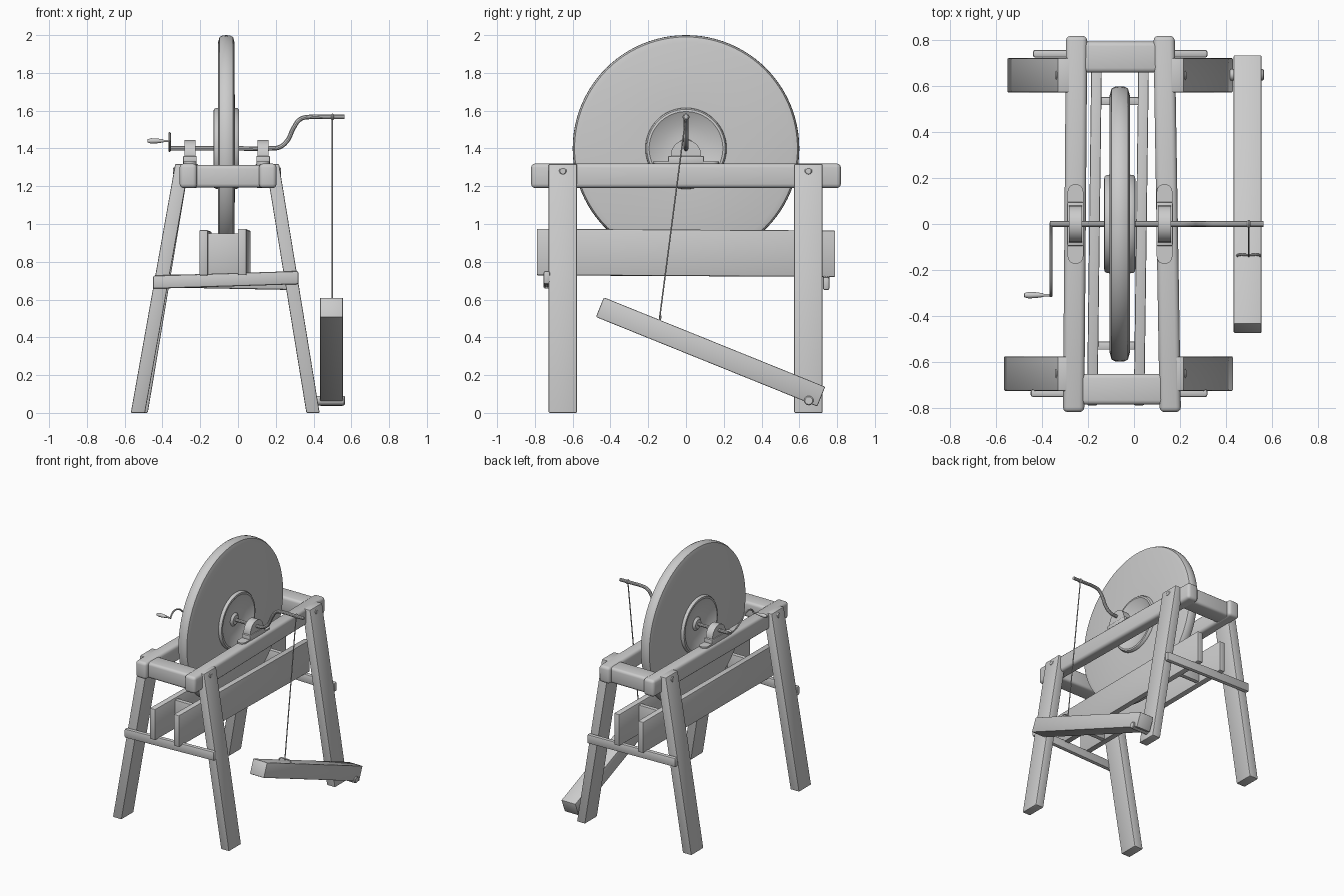
import bpy, bmesh, math
from mathutils import Vector, Matrix

cube = bpy.data.objects.get("Cube")
if cube:
    bpy.data.objects.remove(cube)

GREY = (0.6, 0.6, 0.6, 1)
mat = bpy.data.materials.new("plain_grey")
mat.use_nodes = True
mat.diffuse_color = GREY
mat.node_tree.nodes["Principled BSDF"].inputs["Base Color"].default_value = GREY


def finish(name, mesh):
    """Link a mesh as a named object with the material and sharp-edged smoothing."""
    obj = bpy.data.objects.new(name, mesh)
    bpy.context.collection.objects.link(obj)
    mesh.materials.clear()
    mesh.materials.append(mat)
    bpy.ops.object.select_all(action='DESELECT')
    obj.select_set(True)
    bpy.context.view_layer.objects.active = obj
    bpy.ops.object.shade_smooth_by_angle(angle=math.radians(35))
    return obj


def from_bm(name, bm):
    bmesh.ops.recalc_face_normals(bm, faces=bm.faces[:])
    mesh = bpy.data.meshes.new(name)
    bm.to_mesh(mesh)
    bm.free()
    return finish(name, mesh)


def beam(name, a, b, size, axis, bevel=0.006, segments=2):
    """Box from a to b, its ends square to the given axis; size covers the other two axes."""
    bm = bmesh.new()
    bmesh.ops.create_cube(bm, size=1)
    dims = list(size)
    dims.insert(axis, 0)
    a, b = Vector(a), Vector(b)
    for v in bm.verts:
        centre = b if v.co[axis] > 0 else a
        v.co = centre + Vector(c * d for c, d in zip(v.co, dims))
    bmesh.ops.bevel(bm, geom=bm.edges[:], offset=bevel, segments=segments,
                    profile=0.5, affect='EDGES')
    return from_bm(name, bm)


def lathe(name, profile, centre, steps=64):
    """Spin (x, radius) points around the x axis."""
    bm = bmesh.new()
    verts = [bm.verts.new((x, 0, r)) for x, r in profile]
    edges = [bm.edges.new(pair) for pair in zip(verts, verts[1:])]
    bmesh.ops.spin(bm, geom=verts + edges, cent=(0, 0, 0), axis=(1, 0, 0),
                   angle=math.tau, steps=steps)
    bmesh.ops.remove_doubles(bm, verts=bm.verts[:], dist=0.0001)
    bmesh.ops.translate(bm, vec=centre, verts=bm.verts[:])
    return from_bm(name, bm)


def peg(name, x0, x1, y, z, r):
    c = min(0.005, r / 3)
    return lathe(name, [(x0, 0), (x0, r - c), (x0 + c, r), (x1 - c, r), (x1, r - c), (x1, 0)],
                 (0, y, z), 20)


def rod(name, points, radius, smooth=True):
    """Round bar along a path."""
    curve = bpy.data.curves.new(name, 'CURVE')
    curve.dimensions = '3D'
    curve.bevel_depth = radius
    curve.bevel_resolution = 3
    curve.use_fill_caps = True
    spline = curve.splines.new('BEZIER')
    spline.bezier_points.add(len(points) - 1)
    for bp, p in zip(spline.bezier_points, points):
        bp.co = p
        bp.handle_left_type = bp.handle_right_type = 'AUTO' if smooth else 'VECTOR'
    temp = bpy.data.objects.new(name + "_path", curve)
    bpy.context.collection.objects.link(temp)
    bpy.context.view_layer.update()
    mesh = bpy.data.meshes.new_from_object(temp.evaluated_get(bpy.context.evaluated_depsgraph_get()))
    bpy.data.objects.remove(temp)
    return finish(name, mesh)


def extrude(name, outline, vec):
    """Extrude a closed outline along a vector."""
    bm = bmesh.new()
    face = bm.faces.new([bm.verts.new(p) for p in outline])
    new = bmesh.ops.extrude_face_region(bm, geom=[face])["geom"]
    bmesh.ops.translate(bm, vec=vec, verts=[g for g in new if isinstance(g, bmesh.types.BMVert)])
    return from_bm(name, bm)


def arc(r, start, end, n=16):
    return [(r * math.cos(start + (end - start) * i / n), r * math.sin(start + (end - start) * i / n))
            for i in range(n + 1)]


AXLE_Z = 1.4

# Grinding wheel with dished hub faces
half = [(0.045, 0), (0.045, 0.035), (0.03, 0.05), (0.03, 0.08), (0.04, 0.13), (0.06, 0.18),
        (0.068, 0.195), (0.066, 0.207), (0.058, 0.213), (0.045, 0.215),
        (0.044, 0.56), (0.036, 0.59), (0.02, 0.598), (0, 0.6)]
lathe("grinding_wheel", half + [(-x, r) for x, r in half[-2::-1]], (-0.062, 0, AXLE_Z), 96)

# Long top rails and their end crosspieces
beam("right_rail", (-0.263, -0.82, 1.255), (-0.25, 0.82, 1.255), (0.093, 0.13), 1, 0.022, 3)
beam("left_rail", (0.158, -0.82, 1.255), (0.131, 0.82, 1.255), (0.093, 0.13), 1, 0.022, 3)
for label, y in (("front", -0.72), ("back", 0.727)):
    beam(label + "_crosspiece", (-0.25, y, 1.252), (0.14, y, 1.252), (0.135, 0.12), 0, 0.02, 3)

# Splayed legs with pins through their tops
for label, y, left_foot, right_foot in (("front", -0.652, 0.397, -0.53), ("back", 0.648, 0.397, -0.515)):
    beam(label + "_left_leg", (left_foot, y, 0), (0.182, y, 1.318), (0.07, 0.15), 2)
    beam(label + "_right_leg", (right_foot, y, 0), (-0.295, y, 1.318), (0.075, 0.15), 2)
    peg(label + "_left_pin", 0.12, 0.228, y, 1.28, 0.02)
    peg(label + "_right_pin", -0.343, -0.23, y, 1.28, 0.02)

# Stretchers between the legs
beam("front_stretcher", (-0.45, -0.737, 0.692), (0.32, -0.737, 0.716), (0.034, 0.07), 0, 0.01)
beam("back_stretcher", (-0.44, 0.742, 0.7), (0.32, 0.742, 0.685), (0.034, 0.07), 0, 0.01)

# Trough boards and spacers under the wheel
beam("right_board", (-0.182, -0.79, 0.848), (-0.162, 0.79, 0.84), (0.046, 0.24), 1)
beam("left_board", (0.022, -0.79, 0.852), (0.043, 0.79, 0.843), (0.046, 0.245), 1)
for label, y in (("front", -0.53), ("back", 0.535)):
    beam(label + "_spacer", (-0.17, y, 0.84), (0.03, y, 0.84), (0.035, 0.22), 0, 0.005)

# Bearings: rounded foot, base and arched cap on each rail
for label, x in (("right", -0.255), ("left", 0.133)):
    ends = [(x + a, 0.14 + b) for a, b in arc(0.034, 0, math.pi)]
    ends += [(x + a, -0.14 + b) for a, b in arc(0.034, math.pi, math.tau)]
    extrude(label + "_bearing_foot", [(px, py, 1.31) for px, py in ends], (0, 0, 0.02))
    beam(label + "_bearing_base", (x, -0.095, 1.338), (x, 0.095, 1.338), (0.072, 0.044), 1, 0.005)
    cap = [(x - 0.029, a, 1.365 + b) for a, b in arc(0.08, 0, math.pi)]
    cap = [(x - 0.029, 0.08, 1.35)] + cap + [(x - 0.029, -0.08, 1.35)]
    extrude(label + "_bearing_cap", cap, (0.058, 0, 0))

# Axle running into the raised crank
path = [(-0.365, 1.4), (0, 1.4), (0.17, 1.4), (0.22, 1.407), (0.26, 1.44), (0.295, 1.51),
        (0.33, 1.555), (0.38, 1.567), (0.46, 1.567), (0.565, 1.567)]
rod("axle_crank", [(x, 0, z) for x, z in path], 0.0125)

# Hand crank arm and grip
arm = [(0.005, 1.4), (-0.06, 1.388), (-0.14, 1.42), (-0.22, 1.475), (-0.28, 1.475), (-0.315, 1.44)]
rod("hand_crank_arm", [(-0.362, y, z) for y, z in arm], 0.006)
peg("hand_crank_spindle", -0.41, -0.358, -0.31, 1.44, 0.006)
lathe("hand_crank_grip", [(-0.48, 0), (-0.478, 0.009), (-0.46, 0.014), (-0.43, 0.013),
                          (-0.395, 0.008), (-0.393, 0)], (0, -0.31, 1.44), 20)

# Treadle plank hinged on a peg at the back
treadle = beam("treadle", (0, -0.632, 0), (0, 0.632, 0), (0.122, 0.112), 1)
treadle.data.transform(Matrix.Translation((0.495, 0.13, 0.323)) @ Matrix.Rotation(math.radians(-22), 4, 'X'))
peg("treadle_peg", 0.36, 0.566, 0.65, 0.065, 0.025)

# Pull cord, its crank ring and the staple on the treadle
rod("pull_cord", [(0.5, 0, 1.575), (0.5, -0.14, 0.5)], 0.004, False)
peg("cord_ring", 0.493, 0.507, 0, 1.567, 0.018)
rod("treadle_staple", [(0.45, -0.145, 0.475), (0.455, -0.135, 0.503), (0.5, -0.135, 0.51),
                       (0.545, -0.135, 0.503), (0.55, -0.145, 0.475)], 0.005)
